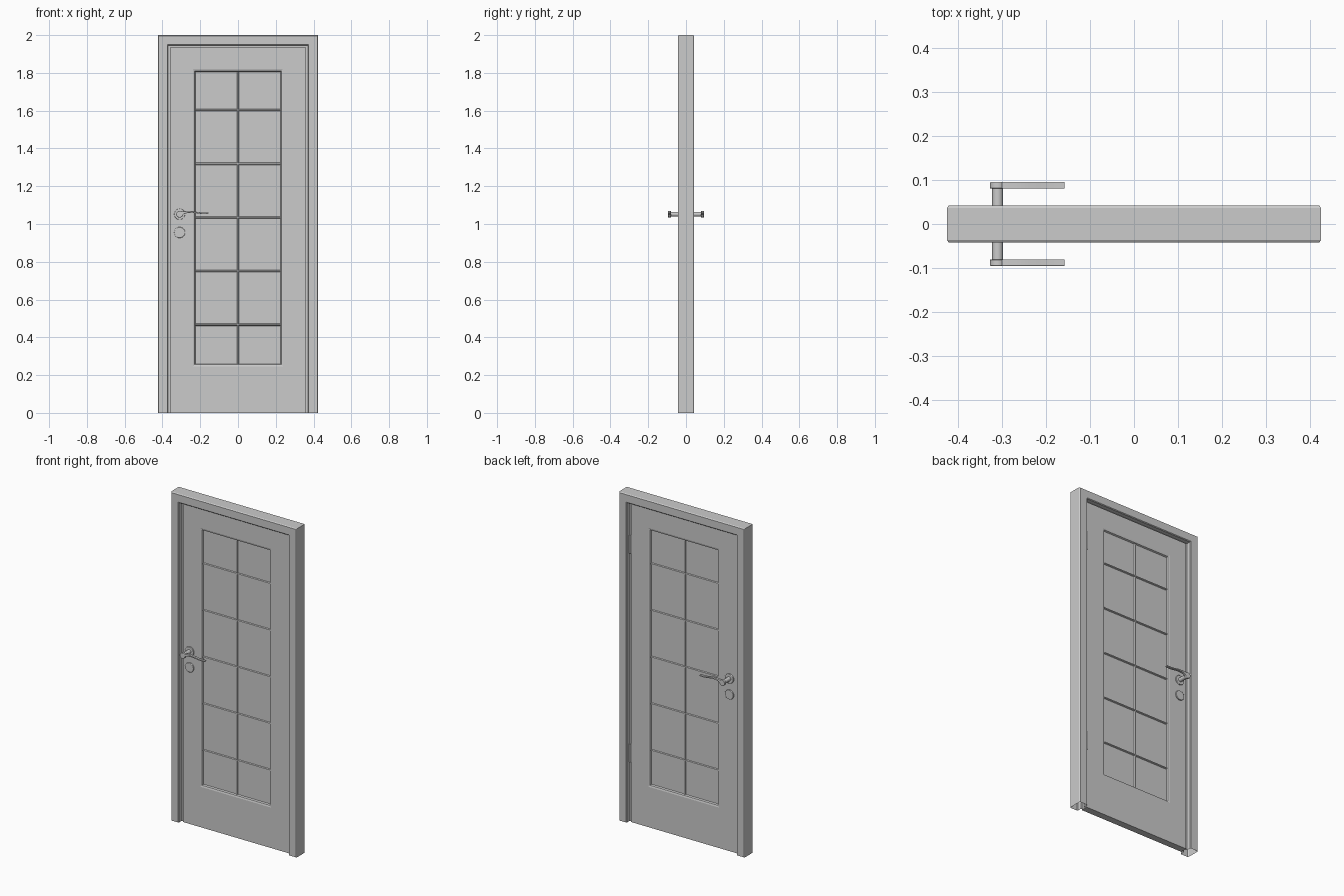
import bpy, bmesh, math
from mathutils import Matrix, Vector

if "Cube" in bpy.data.objects:
    bpy.data.objects.remove(bpy.data.objects["Cube"])


def finish(name, bm, smooth=False, bevel=0.0):
    bmesh.ops.recalc_face_normals(bm, faces=bm.faces[:])
    me = bpy.data.meshes.new(name)
    bm.to_mesh(me)
    bm.free()
    ob = bpy.data.objects.new(name, me)
    bpy.context.collection.objects.link(ob)
    if bevel:
        m = ob.modifiers.new("bevel", 'BEVEL')
        m.width = bevel
        m.segments = 2
        m.angle_limit = math.radians(50)
    if smooth:
        bpy.ops.object.select_all(action='DESELECT')
        ob.select_set(True)
        bpy.context.view_layer.objects.active = ob
        bpy.ops.object.shade_smooth_by_angle(angle=math.radians(40))
    return ob


def skin(bm, loops, closed=True):
    """Join consecutive vertex loops with quads."""
    vl = [[bm.verts.new(p) for p in lp] for lp in loops]
    for a, b in zip(vl, vl[1:]):
        n = len(a)
        for i in range(n if closed else n - 1):
            j = (i + 1) % n
            bm.faces.new((a[i], a[j], b[j], b[i]))
    return vl


def cylinder(name, r, centre, depth, axis='Y', seg=24, bevel=0.0):
    bm = bmesh.new()
    rot = Matrix.Rotation(math.pi / 2, 4, 'X') if axis == 'Y' else Matrix()
    bmesh.ops.create_cone(bm, cap_ends=True, segments=seg, radius1=r, radius2=r,
                          depth=depth, matrix=Matrix.Translation(centre) @ rot)
    return finish(name, bm, True, bevel)


def rect(hx, z0, z1, y):
    return [(-hx, y, z0), (hx, y, z0), (hx, y, z1), (-hx, y, z1)]


# Door frame: stepped profile (inset, y) swept up, across and down, open at the feet
W, H = 0.424, 2.0
half = [(0.0, 0.036), (0.004, 0.042), (0.050, 0.042), (0.054, 0.038),
        (0.054, 0.012), (0.068, 0.012)]
profile = half + [(d, -y) for d, y in reversed(half)]
bm = bmesh.new()
skin(bm, [[(-(W - d), y, 0) for d, y in profile],
          [(-(W - d), y, H - d) for d, y in profile],
          [(W - d, y, H - d) for d, y in profile],
          [(W - d, y, 0) for d, y in profile]])
finish("door_frame", bm)

# Door leaf: nested rectangles form the slab with a sloped recess on both sides
T, P = 0.021, 0.009
bm = bmesh.new()
loops = skin(bm, [rect(0.225, 0.260, 1.806, -P), rect(0.229, 0.256, 1.810, -T + 0.003),
                  rect(0.238, 0.246, 1.821, -T),
                  rect(0.357, 0.0, 1.938, -T), rect(0.357, 0.0, 1.938, T),
                  rect(0.238, 0.246, 1.821, T), rect(0.229, 0.256, 1.810, T - 0.003),
                  rect(0.225, 0.260, 1.806, P)])
bm.faces.new(loops[0])
bm.faces.new(loops[-1])
finish("door_leaf", bm)


# Glazing bars: chamfered beads on both faces
def bar(name, s, a, b, across):
    w, d = 0.006, 0.006
    prof = [(-w, 0), (-w * 0.5, d), (w * 0.5, d), (w, 0)]
    bm = bmesh.new()
    skin(bm, [[Vector(p) + Vector(across) * u + Vector((0, s * (P + v), 0))
               for u, v in prof] for p in (a, b)], closed=False)
    finish(name, bm)


# Lever stations along x: (x, centre z, half height)
lever = [(-0.300, 1.054, 0.013), (-0.285, 1.061, 0.007), (-0.265, 1.064, 0.005),
         (-0.240, 1.064, 0.004), (-0.215, 1.060, 0.004), (-0.190, 1.057, 0.004),
         (-0.170, 1.057, 0.004), (-0.157, 1.058, 0.003)]
KX, KZ = -0.309, 1.052

for s, side in ((-1, "front"), (1, "back")):
    bar("glazing_bar_vertical_" + side, s, (0, 0, 0.26), (0, 0, 1.806), (1, 0, 0))
    for i in range(5):
        z = 0.467 + i * 0.284
        bar(f"glazing_bar_{i}_{side}", s, (-0.225, 0, z), (0.225, 0, z), (0, 0, 1))

    # Roses, spindle and lever hub
    cylinder("handle_rose_" + side, 0.029, (KX, s * (T + 0.003), KZ), 0.008, bevel=0.002)
    cylinder("lock_rose_" + side, 0.029, (KX, s * (T + 0.003), 0.955), 0.008, bevel=0.002)
    cylinder("handle_spindle_" + side, 0.0125, (KX, s * 0.052, KZ), 0.066)
    cylinder("handle_hub_" + side, 0.018, (KX, s * 0.0875, KZ), 0.015, bevel=0.002)

    # Wavy lever arm
    bm = bmesh.new()
    vl = skin(bm, [[(x, s * 0.080, z - h), (x, s * 0.095, z - h),
                    (x, s * 0.095, z + h), (x, s * 0.080, z + h)] for x, z, h in lever])
    bm.faces.new(vl[0])
    bm.faces.new(vl[-1])
    finish("handle_lever_" + side, bm, True, 0.0015)

# Hinge barrels on the back, at the side away from the handle
for i, z in enumerate((0.42, 1.69)):
    cylinder(f"hinge_{i}", 0.006, (0.362, T + 0.002, z), 0.11, axis='Z', seg=16)
